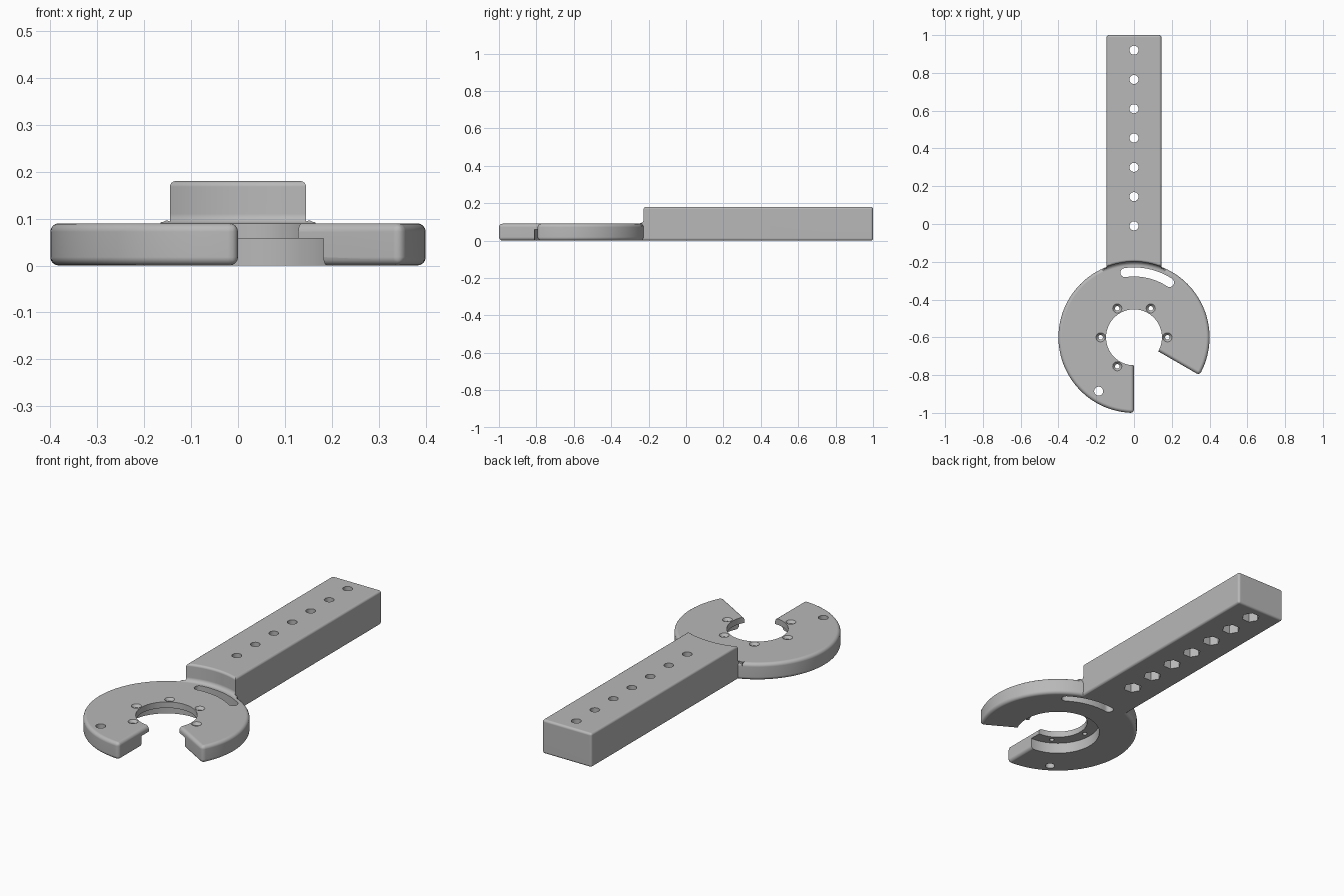
import bpy
import bmesh
from math import radians, sin, cos, pi
from mathutils import Matrix, Vector

cube = bpy.data.objects.get("Cube")
if cube:
    bpy.data.objects.remove(cube, do_unlink=True)

CENTRE = Vector((0, -0.6, 0))   # middle of the open ring
RING_R, RING_H = 0.4, 0.09
HANDLE_W, HANDLE_H = 0.145, 0.18

grey = bpy.data.materials.new("grey_plastic")
grey.use_nodes = True
grey.diffuse_color = (0.48, 0.48, 0.48, 1)
grey.node_tree.nodes["Principled BSDF"].inputs["Base Color"].default_value = (0.48, 0.48, 0.48, 1)


def arc(cx, cy, r, a0, a1, steps):
    angles = [radians(a0 + (a1 - a0) * i / steps) for i in range(steps + 1)]
    return [(cx + r * cos(a), cy + r * sin(a)) for a in angles]


def polar(r, degrees):
    return CENTRE + Vector((r * cos(radians(degrees)), r * sin(radians(degrees)), 0))


def make_object(name, bm):
    bmesh.ops.recalc_face_normals(bm, faces=bm.faces[:])
    mesh = bpy.data.meshes.new(name)
    bm.to_mesh(mesh)
    bm.free()
    mesh.materials.append(grey)
    obj = bpy.data.objects.new(name, mesh)
    bpy.context.collection.objects.link(obj)
    return obj


def prism(bm, points, z0, z1):
    face = bm.faces.new([bm.verts.new((x, y, z0)) for x, y in points])
    top = bmesh.ops.extrude_face_region(bm, geom=[face])["geom"]
    bmesh.ops.translate(bm, vec=(0, 0, z1 - z0),
                        verts=[v for v in top if isinstance(v, bmesh.types.BMVert)])


def lathe(bm, profile, centre, steps):
    verts = [bm.verts.new((centre[0] + r, centre[1], z)) for r, z in profile]
    edges = [bm.edges.new(pair) for pair in zip(verts, verts[1:])]
    bmesh.ops.spin(bm, geom=verts + edges, cent=(centre[0], centre[1], 0),
                   axis=(0, 0, 1), angle=2 * pi, steps=steps)
    bmesh.ops.remove_doubles(bm, verts=bm.verts[:], dist=0.0001)


def combine(target, tool, operation):
    mod = target.modifiers.new(operation.lower(), 'BOOLEAN')
    mod.operation = operation
    mod.solver = 'EXACT'
    mod.object = tool
    bpy.context.view_layer.objects.active = target
    bpy.ops.object.modifier_apply(modifier=mod.name)
    bpy.data.objects.remove(tool, do_unlink=True)


# Handle: a long bar with softened edges, reaching into the ring
bm = bmesh.new()
bmesh.ops.create_cube(bm, size=1, matrix=Matrix.Translation((0, 0.35, HANDLE_H / 2))
                      @ Matrix.Diagonal((2 * HANDLE_W, 1.3, HANDLE_H, 1)))
bmesh.ops.bevel(bm, geom=bm.edges[:], offset=0.012, segments=4, profile=0.5, affect='EDGES')
body = make_object("ring_bracket", bm)

# Neck: small flares where the bar meets the ring edge
bm = bmesh.new()
flare = arc(0.165, 0.112, 0.02, 270, 180, 5)
side = [(0.1, 0.05), (0.165, 0.05)] + flare + [(0.1, 0.112)]
prism(bm, side + [(-x, z) for x, z in reversed(side)], 0.236, 0.3)
bmesh.ops.rotate(bm, verts=bm.verts[:], cent=(0, 0, 0), matrix=Matrix.Rotation(pi / 2, 3, 'X'))
combine(body, make_object("neck", bm), 'UNION')

# Round clearance above the ring, with a fillet below and a rounded lip on top
bm = bmesh.new()
profile = [(0, 0.08), (0.37, 0.08)]
profile += arc(0.38, 0.11, 0.02, 270, 360, 5)
profile += arc(0.412, 0.168, 0.012, 180, 90, 4)
profile += [(0.412, 0.25), (0, 0.25)]
lathe(bm, profile, CENTRE, 128)
combine(body, make_object("ring_clearance", bm), 'DIFFERENCE')

# Open ring: a rounded sector, its gap facing forward
bm = bmesh.new()
prism(bm, [CENTRE.xy[:]] + arc(0, CENTRE.y, RING_R, -30, 270, 96), 0, RING_H)
rounded = []
for e in bm.edges:
    a, b = (v.co for v in e.verts)
    flat = abs(a.z - b.z) < 0.001
    is_corner = any((a - polar(RING_R, t)).xy.length < 0.001 for t in (-30, 270))
    if flat or is_corner:
        rounded.append(e)
bmesh.ops.bevel(bm, geom=rounded, offset=0.018, segments=4, profile=0.5, affect='EDGES')
combine(body, make_object("open_ring", bm), 'UNION')

# Central bore with a wider recess underneath
bm = bmesh.new()
lathe(bm, [(0, -0.1), (0.21, -0.1), (0.21, 0.058), (0.148, 0.058), (0.148, 0.2), (0, 0.2)],
      CENTRE, 96)
combine(body, make_object("bore", bm), 'DIFFERENCE')

# Countersunk screw holes, ring hole, curved slot and the row of handle holes
bm = bmesh.new()
for angle in range(0, 241, 60):
    lathe(bm, [(0, 0.02), (0.012, 0.02), (0.012, 0.076), (0.025, 0.091), (0.025, 0.2), (0, 0.2)],
          polar(0.177, angle), 24)
through = [(0, -0.1), (0.024, -0.1), (0.024, 0.3), (0, 0.3)]
lathe(bm, through, (-0.187, -0.885), 24)
handle_holes = [(0, -0.01 + 0.155 * i) for i in range(7)]
for spot in handle_holes:
    lathe(bm, through, spot, 24)
start, end = polar(0.346, 57), polar(0.346, 98)
slot = arc(0, CENTRE.y, 0.37, 57, 98, 16)
slot += arc(end.x, end.y, 0.024, 98, 278, 10)[1:-1]
slot += arc(0, CENTRE.y, 0.322, 98, 57, 16)
slot += arc(start.x, start.y, 0.024, 237, 417, 10)[1:-1]
prism(bm, slot, -0.1, 0.14)
combine(body, make_object("holes", bm), 'DIFFERENCE')

# Six-sided nut pockets below the handle holes
bm = bmesh.new()
for spot in handle_holes:
    lathe(bm, [(0, -0.1), (0.045, -0.1), (0.045, 0.09), (0, 0.09)], spot, 6)
combine(body, make_object("nut_pockets", bm), 'DIFFERENCE')

# Smooth the curves, keep the flats flat
bpy.ops.object.select_all(action='DESELECT')
body.select_set(True)
bpy.context.view_layer.objects.active = body
bpy.ops.object.shade_smooth_by_angle(angle=radians(32))
weighted = body.modifiers.new("weighted_normals", 'WEIGHTED_NORMAL')
weighted.keep_sharp = True
